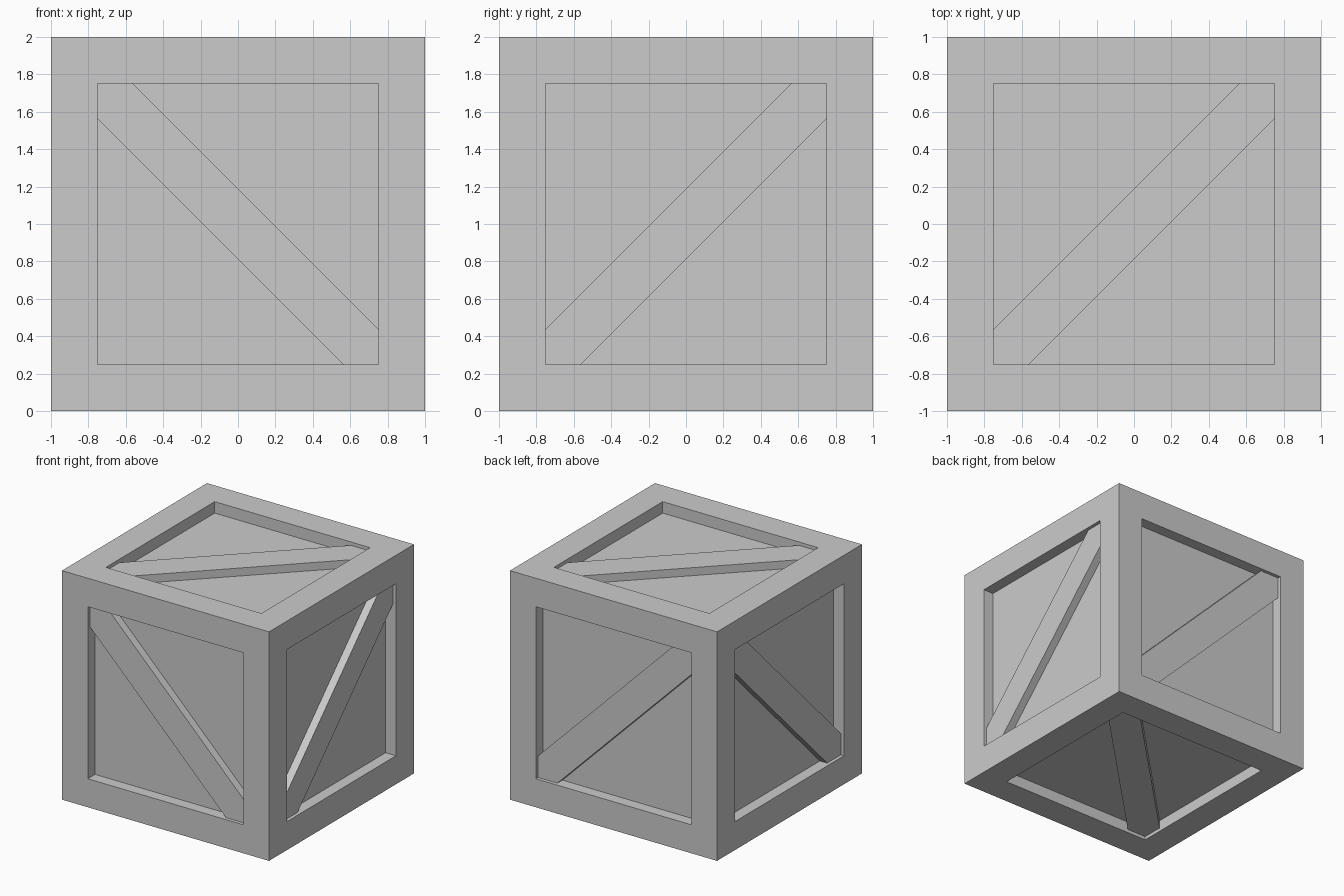
import bpy, bmesh

if "Cube" in bpy.data.objects:
    bpy.data.objects.remove(bpy.data.objects["Cube"])

H = 0.751        # half width of each panel opening
PANEL = 0.90     # panel distance from the centre
BRACE = 0.97     # brace surface distance from the centre
C = 0.188        # brace corner cut along the opening edge


def finish(bm, name):
    bmesh.ops.recalc_face_normals(bm, faces=bm.faces[:])
    me = bpy.data.meshes.new(name)
    bm.to_mesh(me)
    bm.free()
    ob = bpy.data.objects.new(name, me)
    ob.location.z = 1
    bpy.context.collection.objects.link(ob)
    return ob


# Crate body: cube with a recessed panel on every side
bm = bmesh.new()
bmesh.ops.create_cube(bm, size=2)
panels = bm.faces[:]
bmesh.ops.inset_individual(bm, faces=panels, thickness=1 - H, use_even_offset=True)
for f in bmesh.ops.extrude_discrete_faces(bm, faces=panels)["faces"]:
    f.normal_update()
    offset = f.normal * (PANEL - 1)
    for v in f.verts:
        v.co += offset
finish(bm, "crate_body")

# Diagonal braces: corner-to-corner planks trimmed to the opening
OUTLINE = [(-H, -H), (C - H, -H), (H, H - C), (H, H), (H - C, H), (-H, C - H)]
SIDES = {
    "front": lambda p, q, w: (p, -w, -q),
    "back": lambda p, q, w: (p, w, -q),
    "right": lambda p, q, w: (w, p, q),
    "left": lambda p, q, w: (-w, p, q),
    "top": lambda p, q, w: (p, q, w),
    "bottom": lambda p, q, w: (p, q, -w),
}
for side, place in SIDES.items():
    bm = bmesh.new()
    low, high = ([bm.verts.new(place(p, q, w)) for p, q in OUTLINE]
                 for w in (PANEL - 0.01, BRACE))
    bm.faces.new(low)
    bm.faces.new(high)
    for i in range(6):
        j = (i + 1) % 6
        bm.faces.new((low[i], low[j], high[j], high[i]))
    finish(bm, side + "_brace")
